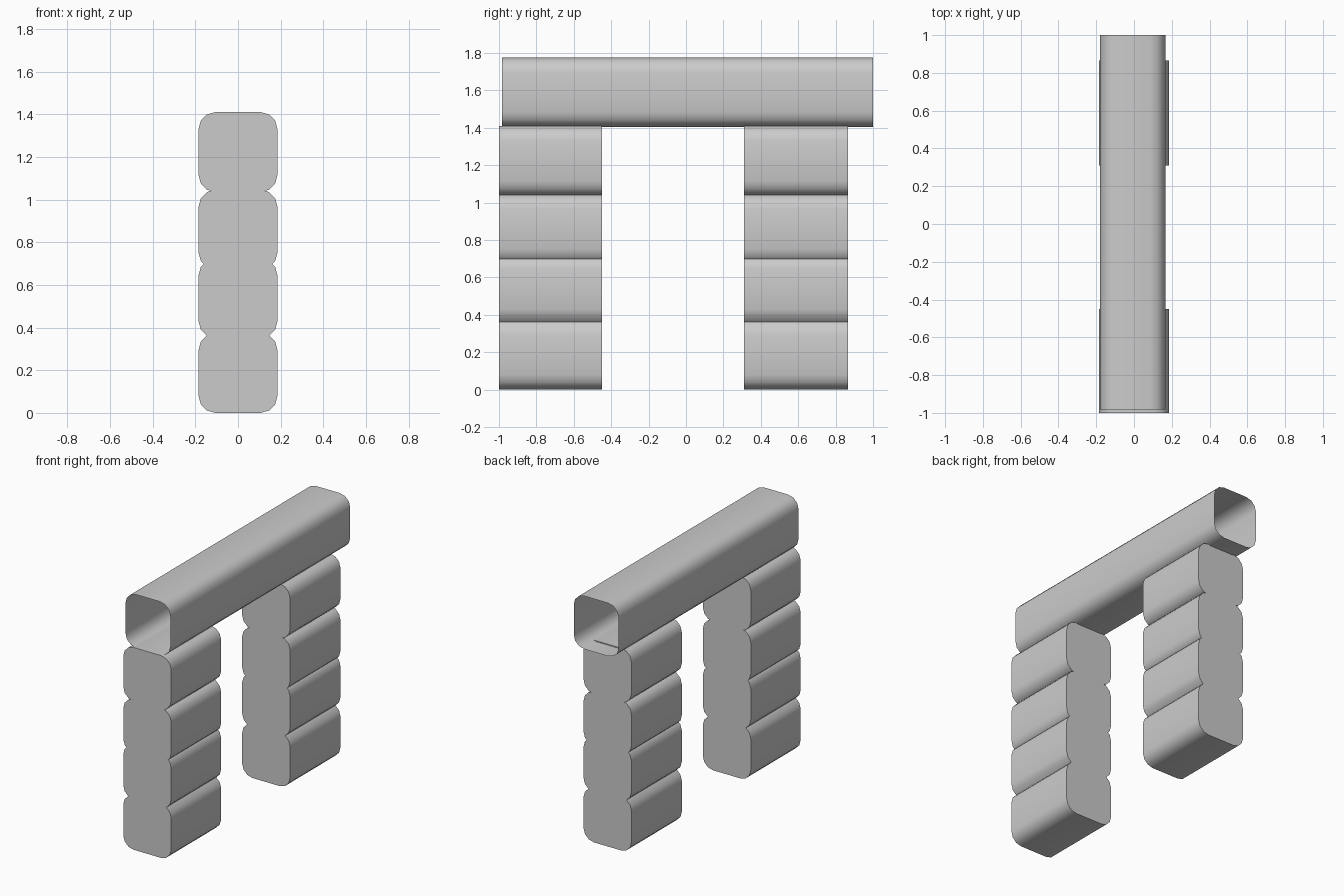
import bpy, bmesh
from math import sin, cos, pi, radians

if "Cube" in bpy.data.objects:
    bpy.data.objects.remove(bpy.data.objects["Cube"])

RADIUS, STEPS = 0.08, 3


def right_side(half, z0, z1):
    """Right half of a rounded rectangle, bottom to top, as (x, z)."""
    low = [(half - RADIUS + RADIUS * sin(i * pi / 2 / STEPS),
            z0 + RADIUS - RADIUS * cos(i * pi / 2 / STEPS)) for i in range(STEPS + 1)]
    return low + [(x, z0 + z1 - z) for x, z in reversed(low)]


def clip(points, lo, hi):
    """Keep the part of a rising polyline between two heights."""
    out = []
    for (xa, za), (xb, zb) in zip(points, points[1:]):
        for z in sorted({za, lo, hi}):
            if lo <= z <= hi and za <= z < zb:
                out.append((xa + (xb - xa) * (z - za) / (zb - za), z))
    if points[-1][1] <= hi:
        out.append(points[-1])
    return out


def extrude(name, right, y0, y1, capped, x_mid=0.0):
    """Mirror a right-hand profile and run it along y."""
    loop = right + [(-x, z) for x, z in reversed(right)]
    bm = bmesh.new()
    a = [bm.verts.new((x + x_mid, y0, z)) for x, z in loop]
    b = [bm.verts.new((x + x_mid, y1, z)) for x, z in loop]
    n = len(loop)
    for i in range(n):
        j = (i + 1) % n
        bm.faces.new((a[i], b[i], b[j], a[j])[::-1])
    if capped:
        bm.faces.new(a)
        bm.faces.new(b[::-1])
        bmesh.ops.recalc_face_normals(bm, faces=bm.faces)
    mesh = bpy.data.meshes.new(name)
    bm.to_mesh(mesh)
    bm.free()
    obj = bpy.data.objects.new(name, mesh)
    bpy.context.collection.objects.link(obj)
    bpy.ops.object.select_all(action='DESELECT')
    obj.select_set(True)
    bpy.context.view_layer.objects.active = obj
    bpy.ops.object.shade_smooth_by_angle(angle=radians(35))
    return obj


# Pillar profile: four rounded blocks, slightly sunk into each other
SIZE = 0.375
bases = [0.0, 0.35, 0.672, 1.036]
joints = [0.0] + [(up + low + SIZE) / 2 for low, up in zip(bases, bases[1:])] + [2.0]
stack = []
for base, lo, hi in zip(bases, joints, joints[1:]):
    part = clip(right_side(0.185, base, base + SIZE), lo, hi)
    stack += part[1:] if stack else part

# Two pillars
extrude("front_pillar", stack, -1.0, -0.45, True)
extrude("back_pillar", stack, 0.31, 0.865, True)

# Open-ended hollow beam on top
extrude("top_beam", right_side(0.173, 1.405, 1.775), -0.983, 1.0, False, -0.007)
